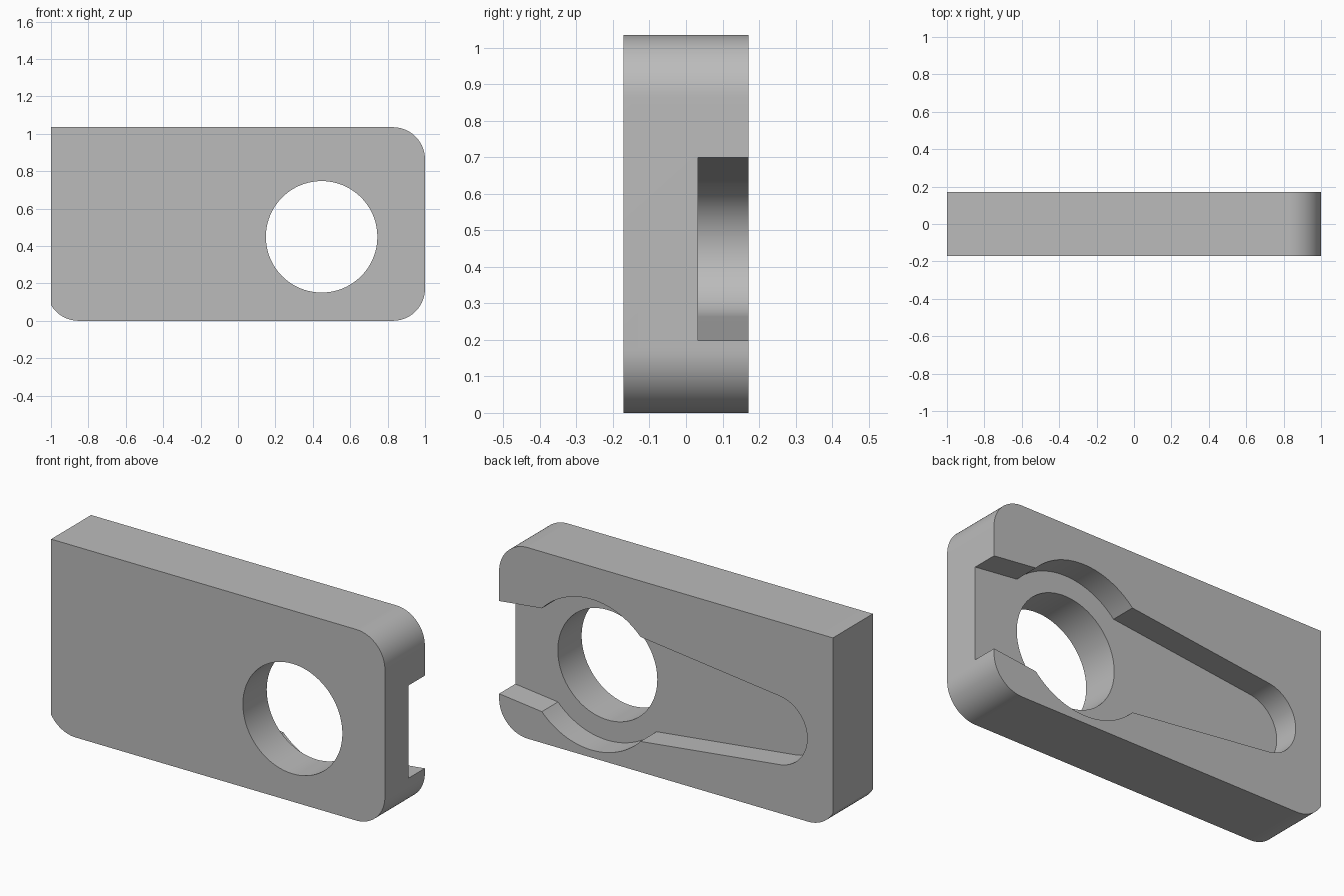
import bpy, bmesh
from math import pi, sin, cos, atan2, radians

if "Cube" in bpy.data.objects:
    bpy.data.objects.remove(bpy.data.objects["Cube"])

grey = bpy.data.materials.new("plain grey")
grey.use_nodes = True
grey.diffuse_color = (0.5, 0.5, 0.5, 1)
grey.node_tree.nodes["Principled BSDF"].inputs["Base Color"].default_value = (0.5, 0.5, 0.5, 1)


def arc(cx, cz, r, start, end, n):
    """Points along an arc in the XZ plane, angles in radians."""
    steps = [start + (end - start) * i / n for i in range(n + 1)]
    return [(cx + r * cos(a), cz + r * sin(a)) for a in steps]


def prism(name, outline, y0, y1):
    """Extrude a closed XZ outline from y0 to y1."""
    bm = bmesh.new()
    face = bm.faces.new([bm.verts.new((x, y0, z)) for x, z in outline])
    side = bmesh.ops.extrude_face_region(bm, geom=[face])
    moved = [v for v in side["geom"] if isinstance(v, bmesh.types.BMVert)]
    bmesh.ops.translate(bm, verts=moved, vec=(0, y1 - y0, 0))
    bmesh.ops.recalc_face_normals(bm, faces=bm.faces[:])
    mesh = bpy.data.meshes.new(name)
    bm.to_mesh(mesh)
    bm.free()
    obj = bpy.data.objects.new(name, mesh)
    bpy.context.collection.objects.link(obj)
    mesh.materials.append(grey)
    return obj


HALF, TOP, R = 0.171, 1.035, 0.172
CX, CZ = 0.447, 0.449

# Plate: two full round corners, one clipped round corner, one square corner
clip = atan2(0.085 - R, -0.148)
outline = (arc(-0.852, R, R, clip, -pi / 2, 12)
           + arc(1 - R, R, R, -pi / 2, 0, 20)
           + arc(1 - R, TOP - R, R, 0, pi / 2, 20)
           + [(-1, TOP)])
plate = prism("latch_plate", outline, -HALF, HALF)

# Round through hole
hole = prism("hole_cutter", arc(CX, CZ, 0.298, 0, 2 * pi, 96)[:-1], -1, 1)

# Rear pocket: flared mouth, round seat about the hole, tapered tail
mouth = atan2(0.281, 0.298)
neck = atan2(0.281, -0.292)
tail = pi / 2 + 0.112
upper = ([(1.1, CZ + 0.239), (1, CZ + 0.251)]
         + arc(CX, CZ, 0.408, mouth, neck, 28)
         + arc(-0.659, CZ, 0.187, tail, pi, 20))
lower = [(x, 2 * CZ - z) for x, z in reversed(upper[:-1])]
pocket = prism("pocket_cutter", upper + lower, 0.033, 0.5)

# Cut the plate
bpy.context.view_layer.objects.active = plate
plate.select_set(True)
for cutter in (hole, pocket):
    cutter.hide_render = True
    mod = plate.modifiers.new(cutter.name, "BOOLEAN")
    mod.operation, mod.solver, mod.object = "DIFFERENCE", "EXACT", cutter
    bpy.ops.object.modifier_apply(modifier=mod.name)
    bpy.data.objects.remove(cutter)

bpy.ops.object.shade_smooth_by_angle(angle=radians(25))
